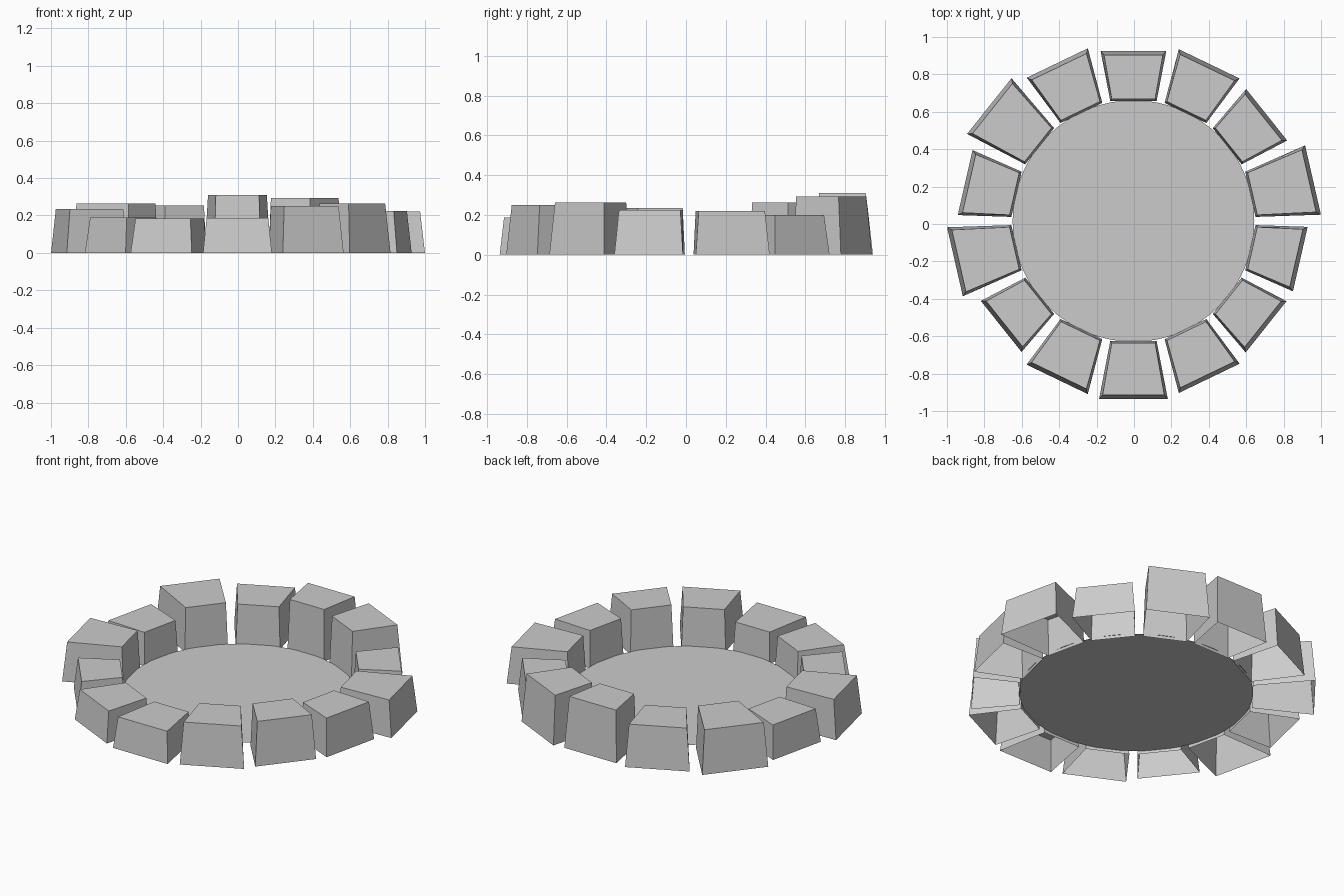
import bpy, bmesh
from math import sin, cos, radians

if "Cube" in bpy.data.objects:
    bpy.data.objects.remove(bpy.data.objects["Cube"])

CX, CY = -0.003, 0.016      # ring centre
INNER = 0.653               # inner corner radius of the stones
HALF = 10.93                # half angle of a stone base, degrees
TOP_HALF = 10.05            # half angle of a stone top

# (outer corner radius, height) per stone, counter-clockwise from the right
STONES = [(1.003, .22), (.928, .20), (.950, .293), (.926, .31), (.955, .253),
          (1.004, .263), (.940, .20), (.997, .236), (.921, .188), (.957, .185),
          (.970, .186), (.951, .25), (.924, .263), (.932, .225)]


def make_object(name, bm):
    mesh = bpy.data.meshes.new(name)
    bm.to_mesh(mesh)
    bm.free()
    obj = bpy.data.objects.new(name, mesh)
    obj.location = (CX, CY, 0)
    bpy.context.collection.objects.link(obj)
    return obj


def stone(name, angle, outer, height):
    """Tapered wedge block, open underneath."""
    bm = bmesh.new()

    def ring(r_in, r_out, half, z):
        corners = [(r_in, -half), (r_out, -half), (r_out, half), (r_in, half)]
        return [bm.verts.new((r * cos(radians(angle + a)),
                              r * sin(radians(angle + a)), z))
                for r, a in corners]

    base = ring(INNER, outer, HALF, 0)
    top = ring(INNER + 0.010, outer - 0.025, TOP_HALF, height)
    for i in range(4):
        j = (i + 1) % 4
        bm.faces.new((base[i], base[j], top[j], top[i]))
    bm.faces.new(top)
    make_object(name, bm)


# ring of stones
step = 360 / len(STONES)
for i, (outer, height) in enumerate(STONES):
    stone(f"ring_stone_{i + 1:02d}", (i + 0.5) * step, outer, height)

# round floor inside the ring
bm = bmesh.new()
bmesh.ops.create_circle(bm, cap_ends=True, segments=64, radius=0.646)
floor = make_object("pit_floor", bm)
floor.location.z = 0.018
